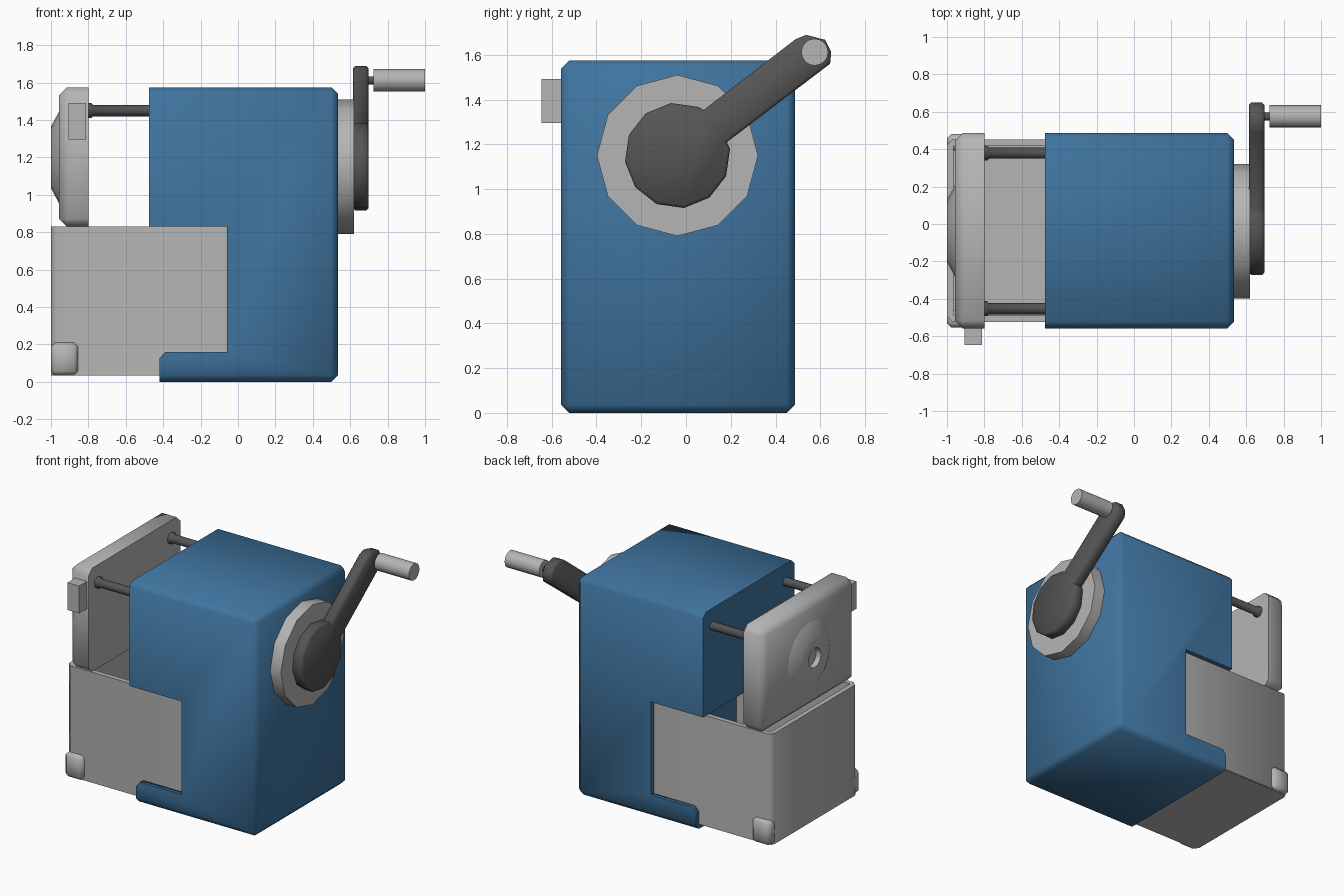
import bpy, bmesh, math
from mathutils import Vector

if "Cube" in bpy.data.objects:
    bpy.data.objects.remove(bpy.data.objects["Cube"])


def material(name, rgb):
    m = bpy.data.materials.new(name)
    m.diffuse_color = (*rgb, 1)
    m.use_nodes = True
    m.node_tree.nodes["Principled BSDF"].inputs["Base Color"].default_value = m.diffuse_color
    return m


BLUE = material("blue_plastic", (0.05, 0.175, 0.345))
GREY = material("light_grey", (0.46, 0.46, 0.46))
DARK = material("dark_grey", (0.09, 0.09, 0.09))


def finish(name, bm, mat):
    bmesh.ops.recalc_face_normals(bm, faces=bm.faces)
    me = bpy.data.meshes.new(name)
    bm.to_mesh(me)
    bm.free()
    me.materials.append(mat)
    ob = bpy.data.objects.new(name, me)
    bpy.context.collection.objects.link(ob)
    bpy.ops.object.select_all(action='DESELECT')
    ob.select_set(True)
    bpy.context.view_layer.objects.active = ob
    bpy.ops.object.shade_smooth_by_angle(angle=math.radians(50))
    return ob


def prism(name, pts, axis, lo, hi, mat, bevel=0, pick=None):
    """Extrude a 2D outline along an axis; bevel the edges chosen by pick(a, b)."""
    bm = bmesh.new()

    def co(p, t):
        c = list(p)
        c.insert(axis, t)
        return c
    a = [bm.verts.new(co(p, lo)) for p in pts]
    b = [bm.verts.new(co(p, hi)) for p in pts]
    bm.faces.new(a)
    bm.faces.new(b)
    n = len(pts)
    for i in range(n):
        j = (i + 1) % n
        bm.faces.new((a[i], a[j], b[j], b[i]))
    bmesh.ops.recalc_face_normals(bm, faces=bm.faces)
    if bevel:
        edges = [e for e in bm.edges if pick is None or pick(e.verts[0].co, e.verts[1].co)]
        bmesh.ops.bevel(bm, geom=edges, offset=bevel, offset_type='OFFSET',
                        segments=1, profile=0.5, affect='EDGES')
    return finish(name, bm, mat)


def box(name, x, y, z, mat, bevel=0, pick=None):
    pts = [(x[0], y[0]), (x[1], y[0]), (x[1], y[1]), (x[0], y[1])]
    return prism(name, pts, 2, z[0], z[1], mat, bevel, pick)


def lathe(name, rings, cy, cz, sides, mat):
    """Revolve (x, radius) stations about an axis parallel to x."""
    bm = bmesh.new()
    loops = []
    for x, r in rings:
        loops.append([bm.verts.new((x, cy + r * math.cos(2 * math.pi * i / sides),
                                    cz + r * math.sin(2 * math.pi * i / sides)))
                      for i in range(sides)])
    for p, q in zip(loops, loops[1:]):
        for i in range(sides):
            j = (i + 1) % sides
            bm.faces.new((p[i], p[j], q[j], q[i]))
    bm.faces.new(loops[0])
    bm.faces.new(loops[-1])
    return finish(name, bm, mat)


Y0, Y1, TOP, RIGHT = -0.558, 0.486, 1.575, 0.535


# Housing: C-shaped side profile with chamfered outer edges
def outer_edge(a, b):
    def on(i, t):
        return abs(a[i] - t) < 1e-4 and abs(b[i] - t) < 1e-4
    return on(0, RIGHT) + on(2, 0) + on(2, TOP) + on(1, Y0) + on(1, Y1) >= 2


profile = [(-0.42, 0), (RIGHT, 0), (RIGHT, TOP), (-0.475, TOP), (-0.475, 0.83),
           (-0.06, 0.83), (-0.06, 0.16), (-0.39, 0.16), (-0.42, 0.125)]
housing = prism("housing", profile, 1, Y0, Y1, BLUE, 0.036, outer_edge)

# Drawer slot sunk into the bottom lip
cutter = box("slot_cutter", (-0.6, -0.06), (-0.52, 0.45), (0.032, 0.5), BLUE)
cutter.hide_render = True
mod = housing.modifiers.new("slot", 'BOOLEAN')
mod.operation = 'DIFFERENCE'
mod.object = cutter
bpy.context.view_layer.objects.active = housing
bpy.ops.object.modifier_apply(modifier="slot")
bpy.data.objects.remove(cutter)

# Shavings drawer: U-shaped wall, floor and four-sided corner grips
c, w = 0.03, 0.035
d0, d1 = -0.523, 0.453
wall = [(-0.062, d0), (-1 + c, d0), (-1, d0 + c), (-1, d1 - c), (-1 + c, d1), (-0.062, d1),
        (-0.062, d1 - w), (-1 + w, d1 - w), (-1 + w, d0 + w), (-0.062, d0 + w)]
prism("drawer_wall", wall, 2, 0.034, 0.83, GREY)
box("drawer_floor", (-0.99, -0.062), (d0 + 0.01, d1 - 0.01), (0.033, 0.06), GREY)
for side, ya, yb in (("front", Y0 + 0.005, d0 + 0.06), ("back", d1 - 0.06, Y1 - 0.005)):
    box("drawer_grip_" + side, (-1, -0.855), (ya, yb), (0.035, 0.21), GREY, 0.022)

# Pencil plate, chamfered everywhere but its inner face
box("pencil_plate", (-0.957, -0.80), (Y0, Y1), (0.83, TOP), GREY, 0.042,
    lambda a, b: min(a.x, b.x) < -0.9)
lathe("pencil_guide", [(-0.93, 0.245), (-0.957, 0.245), (-1, 0.165), (-1, 0.07), (-0.962, 0.07)],
      -0.037, 1.2, 16, GREY)
box("release_tab", (-0.905, -0.812), (-0.646, -0.54), (1.295, 1.492), GREY)

# Guide rods with collars
for side, y in (("front", -0.453), ("back", 0.38)):
    lathe("guide_rod_" + side, [(-0.81, 0.04), (-0.785, 0.04), (-0.775, 0.03), (-0.46, 0.03)],
          y, 1.45, 12, DARK)

# Dial behind the crank
lathe("crank_dial", [(0.52, 0.36), (0.62, 0.36)], -0.038, 1.15, 12, GREY)

# Crank: round hub that runs into a straight arm
hub, r = Vector((-0.038, 1.15)), 0.236
outline = [(hub.x + r * math.cos(math.radians(t)), hub.y + r * math.sin(math.radians(t)))
           for t in range(67, 368, 30)]
outline += [(0.183, 1.21), (0.644, 1.56), (0.649, 1.613), (0.622, 1.667), (0.537, 1.689),
            (0.49, 1.67), (0.08, 1.354)]
prism("crank", outline, 0, 0.615, 0.697, DARK, 0.012,
      lambda a, b: abs(a.x - b.x) < 1e-5)

# Handle on its pin
lathe("handle_pin", [(0.68, 0.021), (0.735, 0.021)], 0.575, 1.612, 12, DARK)
lathe("handle_grip", [(0.725, 0.06), (1.0, 0.06)], 0.575, 1.612, 16, GREY)
